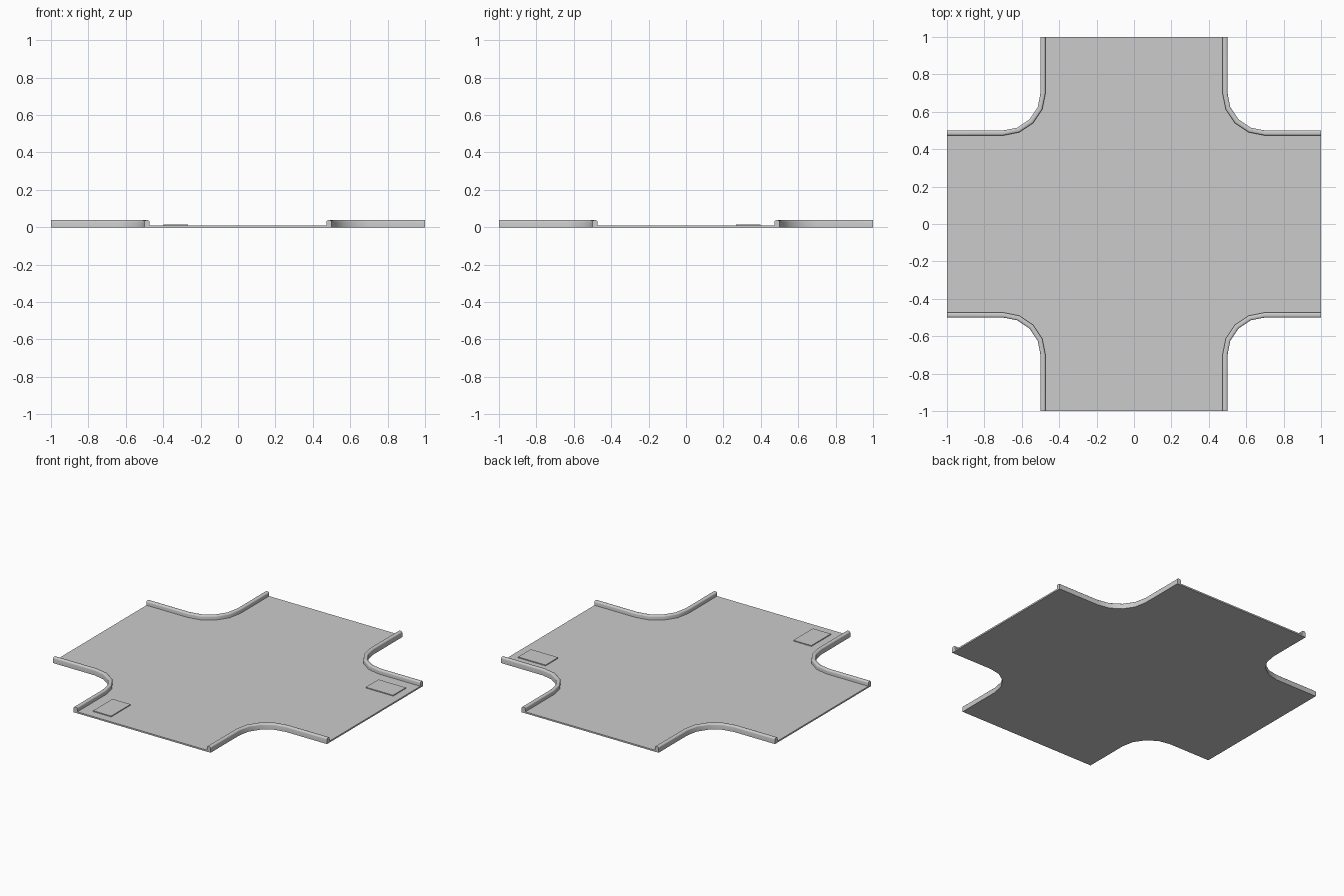
import bpy, bmesh, math

if "Cube" in bpy.data.objects:
    bpy.data.objects.remove(bpy.data.objects["Cube"])

CURB_W, CURB_H, ROAD_Z, BEVEL = 0.027, 0.038, 0.01, 0.009
QUARTERS = [(1, 1), (-1, 1), (-1, -1), (1, -1)]


def finish(name, bm, smooth=False):
    bmesh.ops.recalc_face_normals(bm, faces=bm.faces)
    me = bpy.data.meshes.new(name)
    bm.to_mesh(me)
    bm.free()
    ob = bpy.data.objects.new(name, me)
    bpy.context.collection.objects.link(ob)
    if smooth:
        bpy.ops.object.select_all(action='DESELECT')
        ob.select_set(True)
        bpy.context.view_layer.objects.active = ob
        bpy.ops.object.shade_smooth_by_angle(angle=math.radians(40))
    return ob


def corner_line(off, sx, sy):
    """Straight - arc - straight line round one corner, offset towards the road."""
    r = 0.2 + off
    pts = [(1, 0.5 - off)]
    for i in range(5):
        a = math.radians(270 - 22.5 * i)
        pts.append((0.7 + r * math.cos(a), 0.7 + r * math.sin(a)))
    pts.append((0.5 - off, 1))
    return [(x * sx, y * sy) for x, y in pts]


def slab(name, outline, top):
    bm = bmesh.new()
    f = bm.faces.new([bm.verts.new((x, y, 0)) for x, y in outline])
    ext = bmesh.ops.extrude_face_region(bm, geom=[f], use_keep_orig=True)
    for v in ext['geom']:
        if isinstance(v, bmesh.types.BMVert):
            v.co.z = top
    finish(name, bm)


def plate(name, x0, x1, y0, y1):
    slab(name, [(x0, y0), (x1, y0), (x1, y1), (x0, y1)], 0.016)


# crossroads surface, bounded by the inner curb lines
outline = []
for sx, sy in QUARTERS:
    line = corner_line(CURB_W, sx, sy)
    outline += line if sx * sy > 0 else line[::-1]
slab("road_surface", outline, ROAD_Z)

# curb cross-section: (offset towards road, height), rounded on top
profile = [(0, 0)]
for cx, start in ((BEVEL, 180), (CURB_W - BEVEL, 90)):
    for i in range(4):
        a = math.radians(start - 30 * i)
        profile.append((cx + BEVEL * math.cos(a), CURB_H - BEVEL + BEVEL * math.sin(a)))
profile.append((CURB_W, 0))

# four corner curbs
for n, (sx, sy) in enumerate(QUARTERS):
    bm = bmesh.new()
    rails = [[bm.verts.new((x, y, z)) for x, y in corner_line(o, sx, sy)] for o, z in profile]
    for k in range(len(rails)):
        a, b = rails[k], rails[(k + 1) % len(rails)]
        for i in range(len(a) - 1):
            bm.faces.new((a[i], a[i + 1], b[i + 1], b[i]))
    for end in (0, -1):
        bm.faces.new([r[end] for r in rails])
    finish(f"curb_{n + 1}", bm, smooth=True)

# drain covers
plate("drain_cover_east", 0.747, 0.947, 0.266, 0.398)
plate("drain_cover_south", -0.398, -0.266, -0.943, -0.74)
